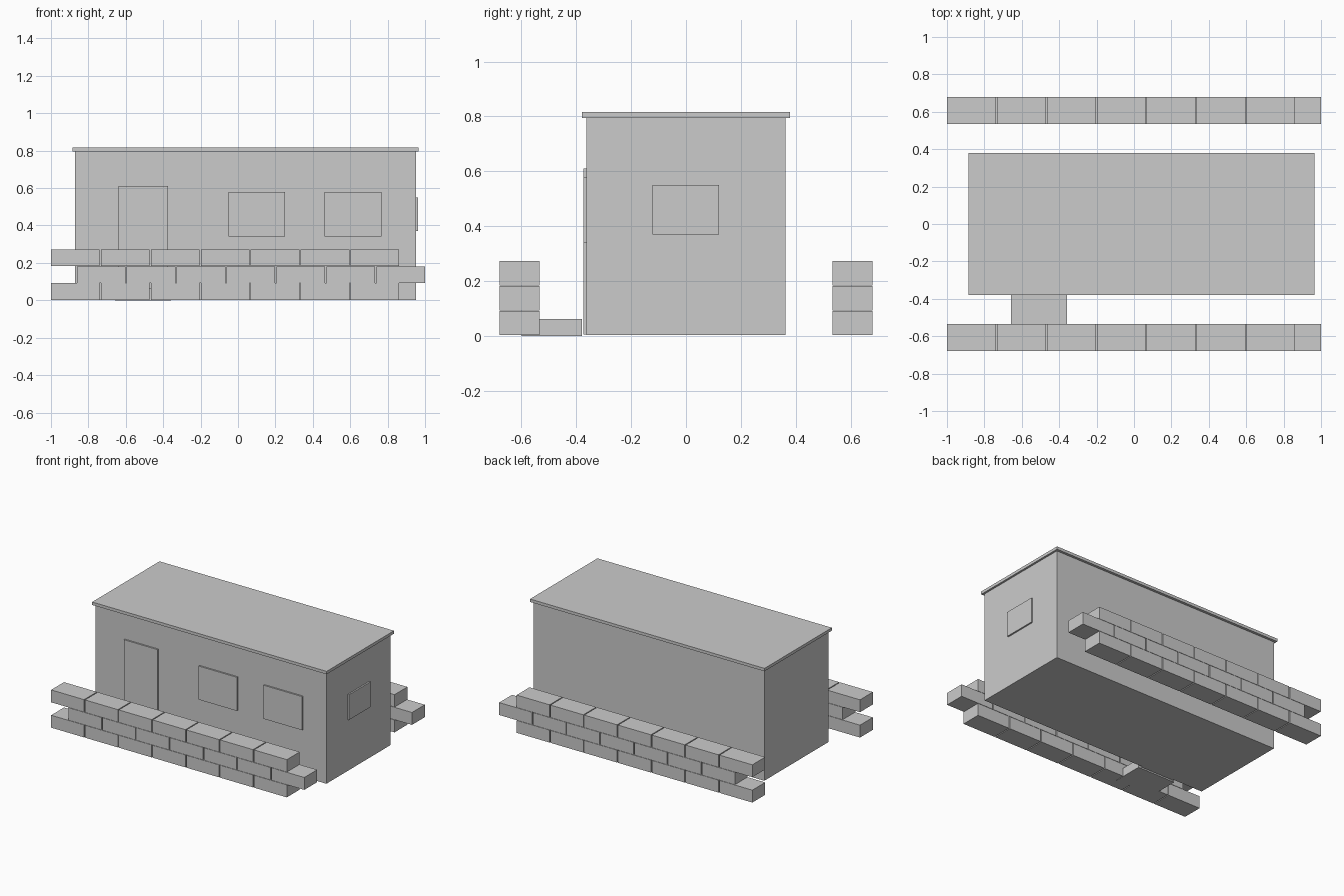
import bpy

if "Cube" in bpy.data.objects:
    bpy.data.objects.remove(bpy.data.objects["Cube"])

grey = bpy.data.materials.new("light_grey")
grey.diffuse_color = (0.6, 0.6, 0.6, 1)
grey.use_nodes = True
grey.node_tree.nodes["Principled BSDF"].inputs["Base Color"].default_value = grey.diffuse_color


def box(name, x, y, z):
    """Axis-aligned box from (min, max) ranges."""
    spans = (x, y, z)
    bpy.ops.mesh.primitive_cube_add(size=1, location=[(a + b) / 2 for a, b in spans])
    ob = bpy.context.object
    ob.name = name
    ob.scale = [b - a for a, b in spans]
    bpy.ops.object.transform_apply(location=False, rotation=False, scale=True)
    ob.data.materials.append(grey)
    return ob


# House body and flat overhanging roof
box("house_body", (-0.872, 0.952), (-0.362, 0.362), (0.003, 0.795))
box("roof_slab", (-0.886, 0.966), (-0.38, 0.38), (0.795, 0.816))

# Door and windows: raised panels on the front and right walls
front = (-0.373, -0.36)
box("door", (-0.64, -0.375), front, (0.005, 0.61))
box("front_window_left", (-0.05, 0.252), front, (0.34, 0.58))
box("front_window_right", (0.463, 0.768), front, (0.34, 0.58))
box("side_window", (0.95, 0.963), (-0.123, 0.12), (0.37, 0.55))

# Doorstep reaching under the front wall
box("doorstep", (-0.657, -0.357), (-0.6, -0.38), (0.0, 0.062))

# Front and back block walls, middle course shifted by half a block
block_length, pitch, course = 0.26, 0.267, 0.0905
for side, y in (("front", (-0.68, -0.535)), ("back", (0.535, 0.68))):
    for row in range(3):
        start = -0.862 if row == 1 else -1.0
        z = 0.003 + row * course
        for i in range(7):
            x = start + i * pitch
            box(f"{side}_wall_block_{row}_{i}", (x, x + block_length), y, (z, z + 0.0885))
